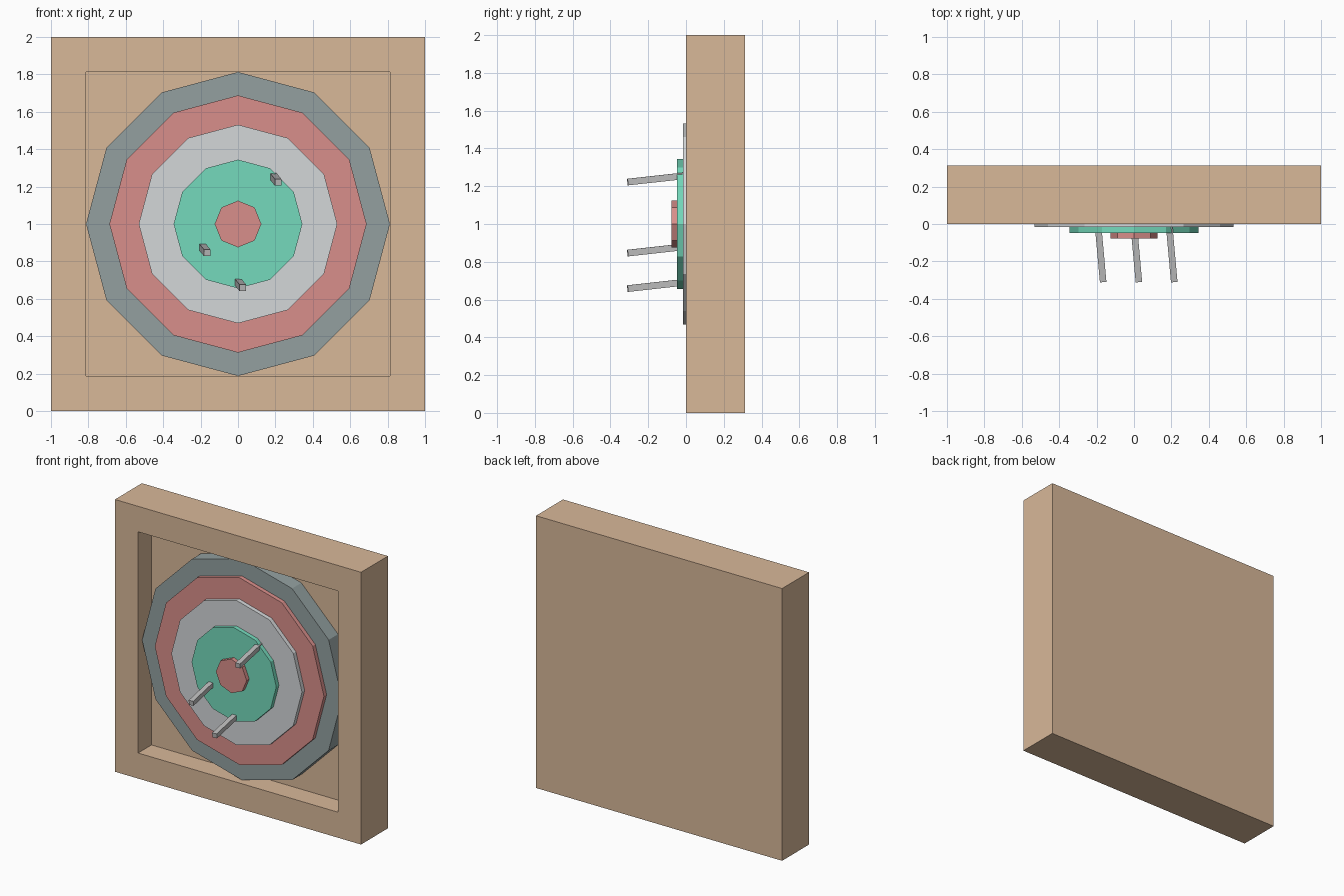
import bpy, bmesh
from mathutils import Matrix, Euler, Vector
from math import pi

if "Cube" in bpy.data.objects:
    bpy.data.objects.remove(bpy.data.objects["Cube"])


def material(name, rgb):
    """Flat colour given as 0-255 sRGB, stored linear."""
    m = bpy.data.materials.new(name)
    lin = [((c / 255 + 0.055) / 1.055) ** 2.4 for c in rgb]
    m.diffuse_color = (*lin, 1)
    m.use_nodes = True
    m.node_tree.nodes["Principled BSDF"].inputs["Base Color"].default_value = m.diffuse_color
    return m


wood = material("tan wood", (216, 184, 153))
slate = material("slate grey", (147, 160, 160))
red = material("soft red", (217, 143, 139))
white = material("pale grey", (212, 215, 217))
green = material("mint green", (117, 218, 188))
metal = material("dart grey", (190, 190, 190))


def finish(name, bm, mat):
    bmesh.ops.recalc_face_normals(bm, faces=bm.faces)
    me = bpy.data.meshes.new(name)
    bm.to_mesh(me)
    bm.free()
    me.materials.append(mat)
    ob = bpy.data.objects.new(name, me)
    bpy.context.collection.objects.link(ob)
    return ob


def box(size, centre, euler=(0, 0, 0)):
    bm = bmesh.new()
    mat = (Matrix.Translation(centre) @ Euler(euler).to_matrix().to_4x4()
           @ Matrix.Diagonal((*size, 1)))
    bmesh.ops.create_cube(bm, size=1, matrix=mat)
    return bm


# Square case: a slab whose front face is inset and pushed back
DEPTH, FLOOR = 0.3125, 0.156
bm = box((2, DEPTH, 2), (0, DEPTH / 2, 1))
bm.normal_update()
front = [min(bm.faces, key=lambda f: f.calc_center_median().y)]
bmesh.ops.inset_individual(bm, faces=front, thickness=0.1875, use_even_offset=True)
walls = bmesh.ops.extrude_discrete_faces(bm, faces=front)["faces"]
bmesh.ops.translate(bm, verts=walls[0].verts, vec=(0, FLOOR, 0))
finish("case", bm, wood)

# Stepped target discs: name, radius, front y, sides, colour
discs = [
    ("outer_ring", 0.8125, 0.047, 12, slate),
    ("red_ring", 0.6875, 0.0156, 12, red),
    ("pale_ring", 0.531, -0.0156, 12, white),
    ("green_ring", 0.344, -0.047, 12, green),
    ("bullseye", 0.125, -0.078, 8, red),
]
back = FLOOR
for name, r, y, sides, mat in discs:
    bm = bmesh.new()
    bmesh.ops.create_cone(bm, cap_ends=True, segments=sides, radius1=r, radius2=r,
                          depth=back - y,
                          matrix=Matrix.Translation((0, (y + back) / 2, 1))
                          @ Matrix.Rotation(pi / 2, 4, 'X'))
    finish(name, bm, mat)
    back = y

# Three darts, all tilted alike, given by the centre of the outer end
LENGTH, TILT = 0.31, (0.11, 0, 0.09)
axis = Euler(TILT).to_matrix() @ Vector((0, 1, 0))
for i, (x, z) in enumerate([(0.215, 1.222), (-0.165, 0.846), (0.026, 0.658)]):
    centre = Vector((x, -0.309, z)) + axis * LENGTH / 2
    finish(f"dart_{i + 1}", box((0.035, LENGTH, 0.035), centre, TILT), metal)
